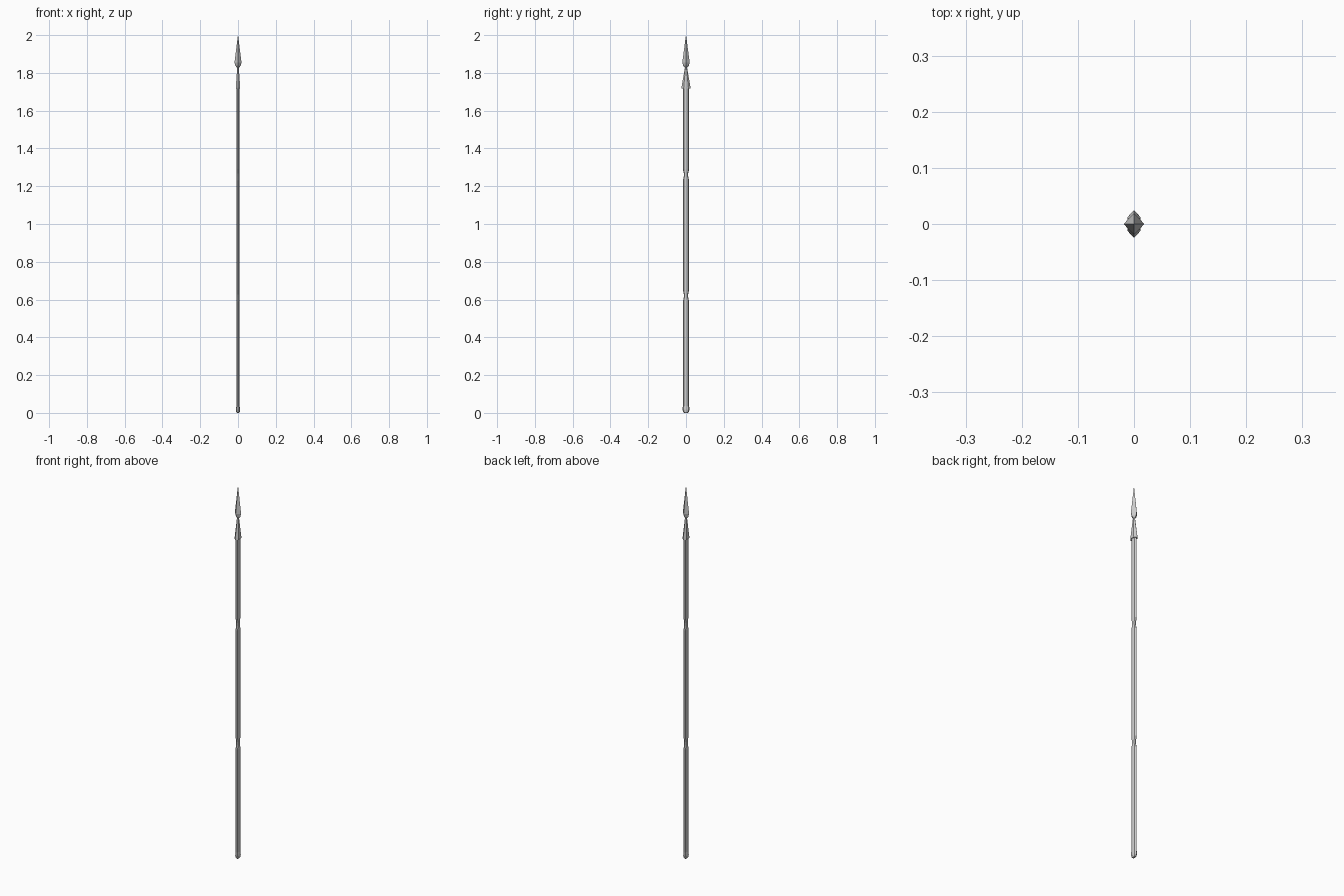
import bpy, bmesh
from math import cos, sin, pi

if "Cube" in bpy.data.objects:
    bpy.data.objects.remove(bpy.data.objects["Cube"])


def loft(name, rings, sides, turn=0.0, smooth=False):
    """Skin stacked elliptical rings given as (z, x radius, y radius)."""
    bm = bmesh.new()
    loops = [[bm.verts.new((rx * cos(turn + 2 * pi * i / sides),
                            ry * sin(turn + 2 * pi * i / sides), z))
              for i in range(sides)] for z, rx, ry in rings]
    for a, b in zip(loops, loops[1:]):
        for i in range(sides):
            j = (i + 1) % sides
            bm.faces.new((a[i], a[j], b[j], b[i]))
    bm.faces.new(loops[0][::-1])
    bm.faces.new(loops[-1])
    bmesh.ops.recalc_face_normals(bm, faces=bm.faces)
    mesh = bpy.data.meshes.new(name)
    bm.to_mesh(mesh)
    bm.free()
    obj = bpy.data.objects.new(name, mesh)
    bpy.context.collection.objects.link(obj)
    return obj


# Flattened shaft with two hand-grip pinches
shaft = [(0.03, 0.0085, 0.0165)]
for z in (0.62, 1.26):
    shaft += [(z - 0.03, 0.0085, 0.0165), (z - 0.008, 0.0078, 0.0115),
              (z + 0.008, 0.0078, 0.0115), (z + 0.03, 0.0085, 0.0165)]
shaft += [(1.73, 0.0085, 0.0165)]
loft("shaft", shaft, 8)

# Rounded butt cap
loft("butt_cap", [(0.0, 0.006, 0.009), (0.006, 0.0095, 0.015),
                  (0.018, 0.0105, 0.0185), (0.030, 0.0095, 0.0175),
                  (0.036, 0.0085, 0.0165)], 8)

# Flared socket below the blade
loft("socket", [(1.718, 0.0135, 0.0245), (1.725, 0.0135, 0.0235),
                (1.838, 0.004, 0.004)], 6, pi / 2)

# Four-sided pointed blade
loft("blade", [(1.826, 0.004, 0.004), (1.838, 0.014, 0.015),
               (1.855, 0.0185, 0.0195), (2.0, 0.0004, 0.0004)], 4)
